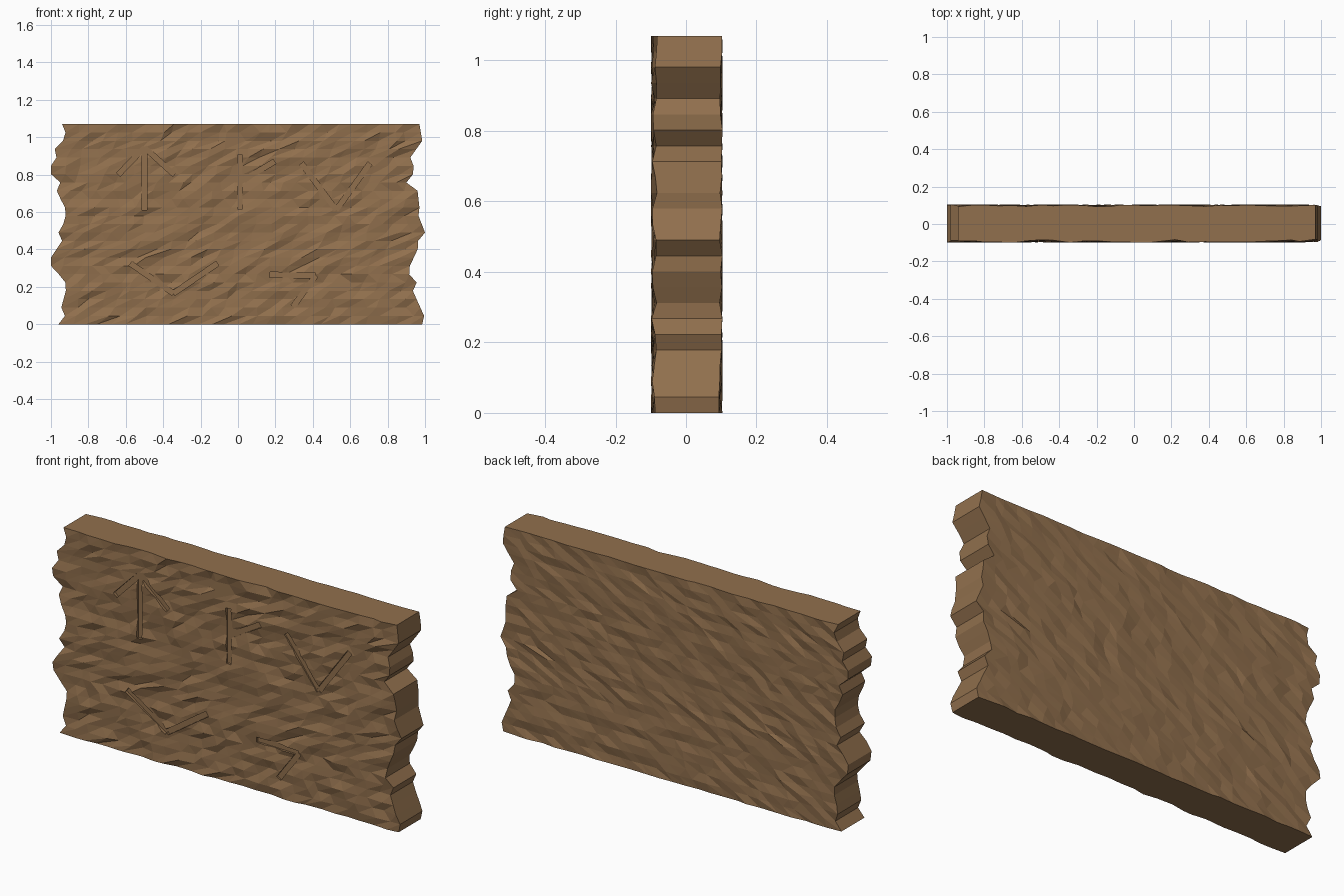
import bpy, bmesh, math, random
from mathutils import Vector

if "Cube" in bpy.data.objects:
    bpy.data.objects.remove(bpy.data.objects["Cube"])

random.seed(7)
ROWS, COLS, H = 24, 26, 1.07

wood = bpy.data.materials.new("weathered brown")
wood.diffuse_color = (0.285, 0.162, 0.075, 1)
wood.use_nodes = True
wood.node_tree.nodes["Principled BSDF"].inputs["Base Color"].default_value = wood.diffuse_color


def lookup(profile, z):
    # linear interpolation along a (z, x) outline
    for (z0, x0), (z1, x1) in zip(profile, profile[1:]):
        if z0 <= z <= z1:
            return x0 + (x1 - x0) * (z - z0) / (z1 - z0)
    return profile[-1][1]


def make_object(name, bm):
    bmesh.ops.recalc_face_normals(bm, faces=bm.faces)
    me = bpy.data.meshes.new(name)
    bm.to_mesh(me)
    bm.free()
    me.materials.append(wood)
    ob = bpy.data.objects.new(name, me)
    bpy.context.collection.objects.link(ob)
    return ob


# ragged broken ends, as (height, x)
left = [(0, -.96), (.045, -.925), (.09, -.945), (.18, -.92), (.22, -.92), (.27, -.96),
        (.31, -1), (.357, -1), (.446, -.94), (.49, -.96), (.56, -.92), (.625, -.925),
        (.71, -.97), (.758, -.95), (.803, -1), (.85, -1), (.89, -.97), (.937, -.98),
        (.97, -.94), (1.02, -.92), (1.07, -.94)]
right = [(0, .985), (.045, .995), (.178, .935), (.223, .955), (.268, .915), (.33, .92),
         (.39, .965), (.43, .95), (.49, 1), (.58, .965), (.625, .97), (.714, .96),
         (.758, .90), (.82, .95), (.89, .92), (.98, .985), (1.07, .97)]

# plank: two rough faces joined by straight-cut edges
bm = bmesh.new()
front, back = [], []
for r in range(ROWS + 1):
    z = H * r / ROWS
    x0, x1 = lookup(left, z), lookup(right, z)
    frow, brow = [], []
    for c in range(COLS + 1):
        t = c / COLS
        x = x0 + (x1 - x0) * t
        jit = random.uniform(-.02, .02) if 0 < c < COLS else 0
        yf = -.0905 + random.uniform(-.0095, .0095)
        yb = .099 + random.uniform(-.006, .005)
        frow.append(bm.verts.new((x + jit, yf, z)))
        brow.append(bm.verts.new((x + jit, yb, z)))
    front.append(frow)
    back.append(brow)
for r in range(ROWS):
    for g in (front, back):
        for c in range(COLS):
            a, b, d, e = g[r][c], g[r][c + 1], g[r + 1][c + 1], g[r + 1][c]
            bm.faces.new((a, b, d))
            bm.faces.new((a, d, e))
    for c in (0, COLS):
        a, b, d, e = front[r][c], back[r][c], back[r + 1][c], front[r + 1][c]
        bm.faces.new((a, b, d))
        bm.faces.new((a, d, e))
for r in (0, ROWS):
    bm.faces.new(front[r] + back[r][::-1])
plank = make_object("plank", bm)

# carved arrow marks: each is a polyline in (x, z)
marks = [[(-.5, .95), (-.5, .61)],
         [(-.64, .80), (-.5, .945), (-.34, .80)],
         [(.01, .905), (.01, .615)],
         [(.01, .76), (.195, .87)],
         [(.34, .86), (.525, .61), (.705, .86)],
         [(-.575, .325), (-.345, .165), (-.11, .325)],
         [(.17, .265), (.415, .26), (.295, .095)]]


def groove(a, b, width=.028, floor=-.081):
    a, b = Vector((a[0], 0, a[1])), Vector((b[0], 0, b[1]))
    d = (b - a).normalized()
    n = Vector((-d.z, 0, d.x)) * width / 2
    bm = bmesh.new()
    low = [bm.verts.new(p + Vector((0, floor, 0))) for p in (a - n, b - n, b + n, a + n)]
    top = [bm.verts.new(v.co + Vector((0, -.1, 0))) for v in low]
    bm.faces.new(low)
    bm.faces.new(top)
    for i in range(4):
        j = (i + 1) % 4
        bm.faces.new((low[i], low[j], top[j], top[i]))
    ob = make_object("groove_cutter", bm)
    ob.hide_render = True
    return ob


bpy.context.view_layer.objects.active = plank
depth = 0
for mark in marks:
    for a, b in zip(mark, mark[1:]):
        # tiny depth steps keep overlapping floors from being coplanar
        cutter = groove(a, b, floor=-.081 + depth * .0001)
        depth += 1
        mod = plank.modifiers.new("carve", 'BOOLEAN')
        mod.operation, mod.solver, mod.object = 'DIFFERENCE', 'EXACT', cutter
        bpy.ops.object.modifier_apply(modifier=mod.name)
        bpy.data.objects.remove(cutter)
